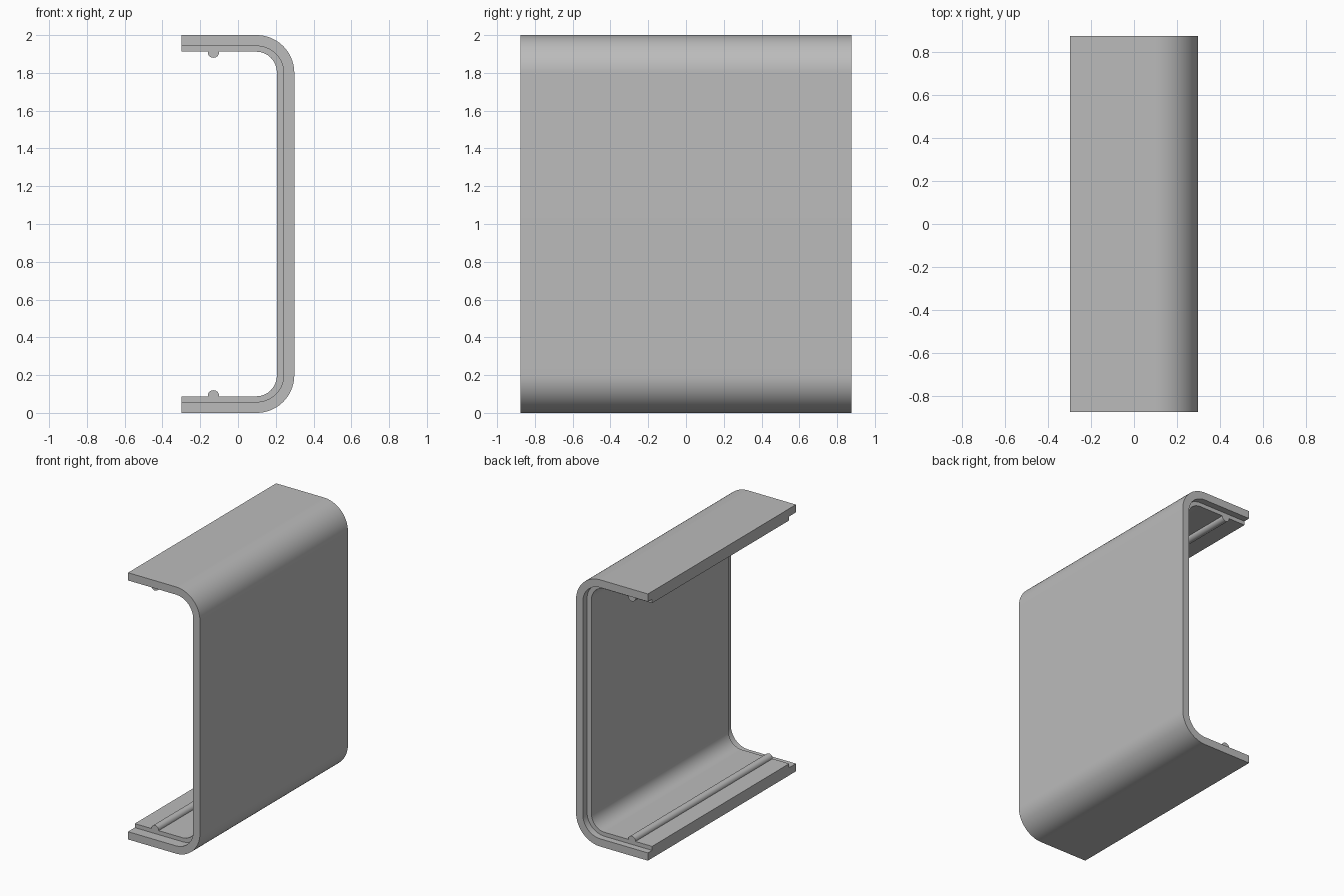
import bpy, bmesh, math

if "Cube" in bpy.data.objects:
    bpy.data.objects.remove(bpy.data.objects["Cube"])

grey = bpy.data.materials.new("mid_grey")
grey.use_nodes = True
COLOUR = (0.5, 0.5, 0.5, 1)
grey.diffuse_color = COLOUR
grey.node_tree.nodes["Principled BSDF"].inputs["Base Color"].default_value = COLOUR

OPEN_X, BACK_X = -0.298, 0.298    # free flange edge, outer wall face
BEND_X, BEND_Z = 0.098, 0.2       # centre of the lower bend
Y_FRONT, Y_BACK = -0.877, 0.877


def arc(cx, cz, rx, rz, start, end, steps):
    """Points along an elliptical arc in the xz plane."""
    angles = [math.radians(start + (end - start) * i / steps) for i in range(steps + 1)]
    return [(cx + rx * math.cos(a), cz + rz * math.sin(a)) for a in angles]


def channel(wall, flange):
    """C-shaped line lying the given depths inside the outer faces."""
    rx, rz = BACK_X - BEND_X - wall, BEND_Z - flange
    lower = [(OPEN_X, flange)] + arc(BEND_X, BEND_Z, rx, rz, -90, 0, 24)
    return lower + [(x, 2 - z) for x, z in reversed(lower)]


def extrude(name, profile, y0, y1):
    """Solid made by sweeping an xz outline along y."""
    bm = bmesh.new()
    face = bm.faces.new([bm.verts.new((x, y0, z)) for x, z in profile])
    swept = bmesh.ops.extrude_face_region(bm, geom=[face])["geom"]
    bmesh.ops.translate(bm, vec=(0, y1 - y0, 0),
                        verts=[g for g in swept if isinstance(g, bmesh.types.BMVert)])
    bmesh.ops.recalc_face_normals(bm, faces=bm.faces)
    mesh = bpy.data.meshes.new(name)
    bm.to_mesh(mesh)
    bm.free()
    mesh.materials.append(grey)
    obj = bpy.data.objects.new(name, mesh)
    bpy.context.collection.objects.link(obj)
    bpy.ops.object.select_all(action="DESELECT")
    obj.select_set(True)
    bpy.context.view_layer.objects.active = obj
    bpy.ops.object.shade_smooth_by_angle(angle=math.radians(30))
    return obj


# Outer shell and the shorter lining stepped back from both ends
outer, step, inner = channel(0, 0), channel(0.056, 0.058), channel(0.092, 0.088)
LINING_FRONT, LINING_BACK = Y_FRONT + 0.08, Y_BACK - 0.05
extrude("outer_shell", outer + step[::-1], Y_FRONT, Y_BACK)
extrude("inner_lining", step + inner[::-1], LINING_FRONT, LINING_BACK)

# Rounded snap ridges along both flanges
ridge = [(-0.16, 0.08)] + arc(-0.13, 0.09, 0.03, 0.03, 180, 0, 16) + [(-0.10, 0.08)]
extrude("lower_ridge", ridge, LINING_FRONT, LINING_BACK)
extrude("upper_ridge", [(x, 2 - z) for x, z in ridge], LINING_FRONT, LINING_BACK)
